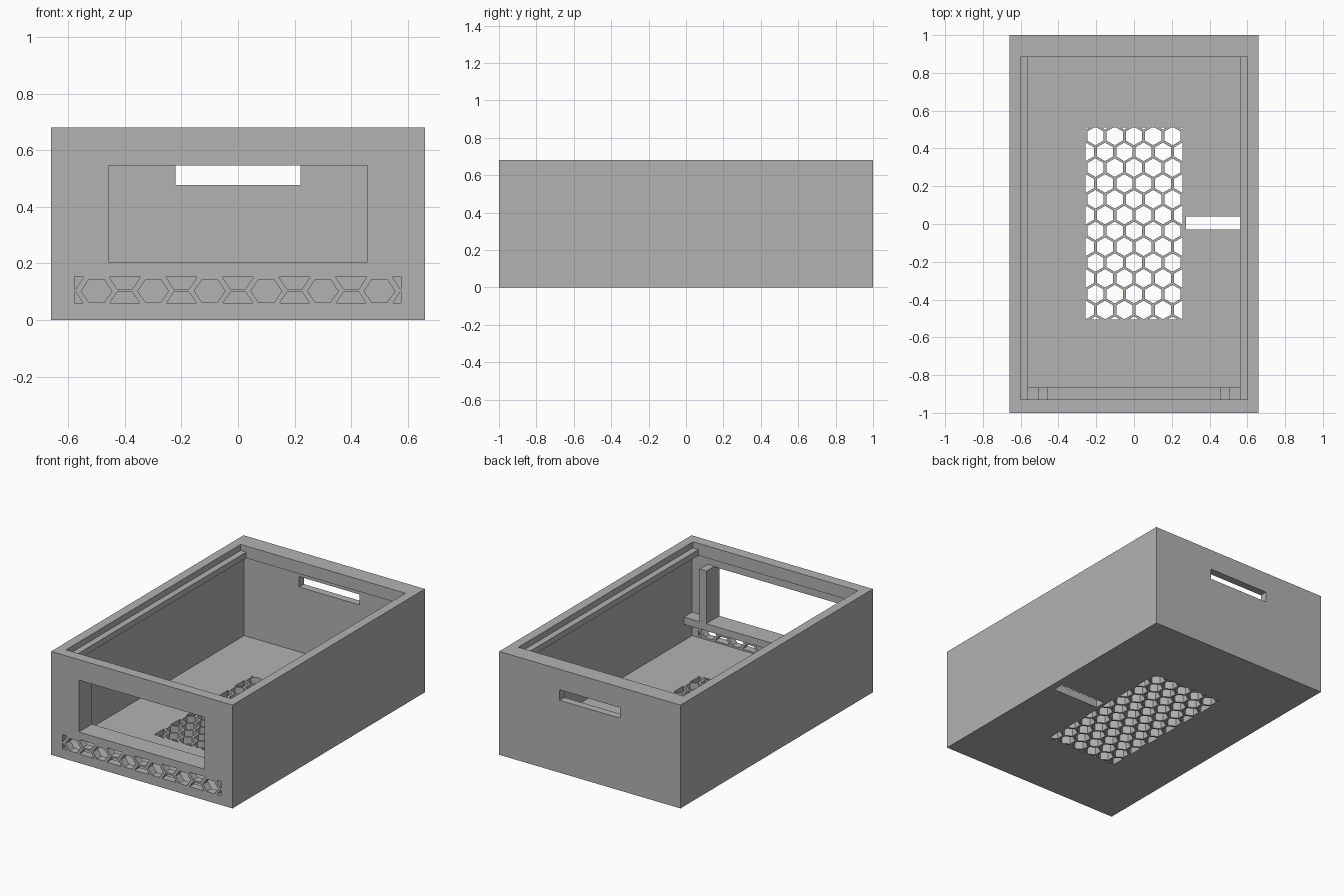
import bpy, bmesh, math

if "Cube" in bpy.data.objects:
    bpy.data.objects.remove(bpy.data.objects["Cube"])

grey = bpy.data.materials.new("plain_grey")
grey.diffuse_color = (0.45, 0.45, 0.45, 1)
grey.use_nodes = True
grey.node_tree.nodes["Principled BSDF"].inputs["Base Color"].default_value = grey.diffuse_color


def finish(name, bm):
    bmesh.ops.recalc_face_normals(bm, faces=bm.faces)
    me = bpy.data.meshes.new(name)
    bm.to_mesh(me)
    bm.free()
    me.materials.append(grey)
    ob = bpy.data.objects.new(name, me)
    bpy.context.collection.objects.link(ob)
    return ob


def box(name, x0, x1, y0, y1, z0, z1):
    bm = bmesh.new()
    bmesh.ops.create_cube(bm, size=1)
    for v in bm.verts:
        v.co = (x1 if v.co.x > 0 else x0, y1 if v.co.y > 0 else y0, z1 if v.co.z > 0 else z0)
    return finish(name, bm)


def clip(poly, axis, limit, sign):
    """Keep the part of a polygon on one side of an axis-aligned line."""
    out = []
    for i, b in enumerate(poly):
        a = poly[i - 1]
        da, db = sign * (limit - a[axis]), sign * (limit - b[axis])
        if da * db < 0:
            t = da / (da - db)
            out.append((a[0] + t * (b[0] - a[0]), a[1] + t * (b[1] - a[1])))
        if db >= 0:
            out.append(b)
    return out


def grill_cutter(name, centres, shape, rect, place):
    """Clipped hexagon prisms; place(u, v, end) gives the 3D point."""
    bm = bmesh.new()
    for cu, cv in centres:
        poly = [(cu + u, cv + v) for u, v in shape]
        for axis, limit, sign in ((0, rect[0], -1), (0, rect[1], 1), (1, rect[2], -1), (1, rect[3], 1)):
            poly = clip(poly, axis, limit, sign)
        if len(poly) < 3:
            continue
        a, b = [[bm.verts.new(place(u, v, e)) for u, v in poly] for e in (0, 1)]
        bm.faces.new(a)
        bm.faces.new(b[::-1])
        for i in range(len(poly)):
            bm.faces.new((a[i - 1], b[i - 1], b[i], a[i]))
    return finish(name, bm)


def cut(target, cutter):
    mod = target.modifiers.new("cut", "BOOLEAN")
    mod.operation, mod.solver, mod.object = "DIFFERENCE", "EXACT", cutter
    bpy.context.view_layer.objects.active = target
    bpy.ops.object.modifier_apply(modifier=mod.name)
    bpy.data.objects.remove(cutter)


# Case with a hollow, a lid rebate and an inner ledge
case = box("case", -.66, .66, -1, 1, 0, .68)
cut(case, box("cavity", -.62, .62, -.95, .95, .05, .60))
cut(case, box("ledge_opening", -.56, .56, -.93, .885, .55, .8))
cut(case, box("lid_rebate", -.60, .60, -.93, .885, .64, .8))

# Screen window, rear slot and floor slot
cut(case, box("window", -.458, .457, -1.1, -.9, .204, .545))
cut(case, box("rear_slot", -.22, .22, .9, 1.1, .476, .545))
cut(case, box("floor_slot", .275, .615, -.03, .04, -.1, .1))

# Front vent: stretched hexagons pointing sideways
side_hex = [(.0545, 0), (.027, .0405), (-.027, .0405), (-.0545, 0), (-.027, -.0405), (.027, -.0405)]
front = [(.1 * i, .104 + (.0465 * s if i % 2 == 0 else 0))
         for i in range(-6, 7) for s in ((-1, 1) if i % 2 == 0 else (0,))]
front = [(-.5 + .2 * i, .102) for i in range(6)] + \
        [(-.6 + .2 * i, .104 + s * .0465) for i in range(7) for s in (-1, 1)]
cut(case, grill_cutter("front_vent", front, side_hex, (-.578, .576, .06, .154),
                       lambda u, v, e: (u, -1.1 + .2 * e, v)))

# Floor vent: hexagons pointing forward
up_hex = [(.049 * math.cos(math.radians(a)) * 1.01, .049 * math.sin(math.radians(a))) for a in range(30, 390, 60)]
floor = [(.102 * i + (.051 if k % 2 else 0), .4656 - .0837 * k)
         for k in range(-1, 13) for i in range(-4, 4)]
cut(case, grill_cutter("floor_vent", floor, up_hex, (-.258, .256, -.506, .511),
                       lambda u, v, e: (u, v, -.1 + .2 * e)))

# Shelf under the window and a post on each side of it
box("window_shelf", -.62, .62, -.95, -.865, .156, .204)
for side, name in ((-1, "left_post"), (1, "right_post")):
    a, b = sorted((side * .458, side * .506))
    box(name, a, b, -.95, -.865, .204, .55)
